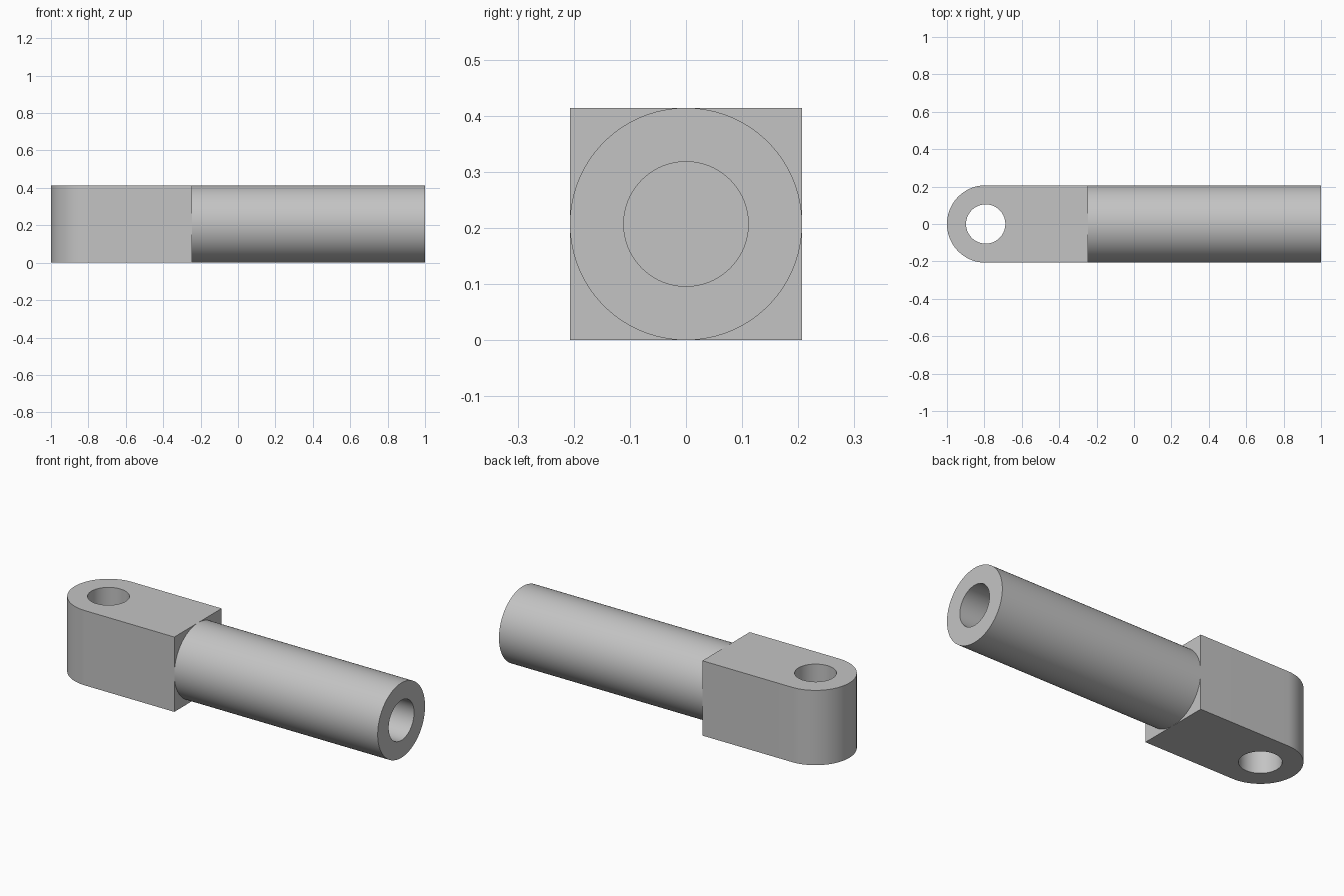
import bpy, bmesh, math
from mathutils import Matrix, Vector

if "Cube" in bpy.data.objects:
    bpy.data.objects.remove(bpy.data.objects["Cube"], do_unlink=True)

R = 0.207          # outer radius and half width
EYE_X = -1 + R     # centre of the cross hole
EYE_R = 0.105
FACE_X = -0.245    # where the rod meets the block
BORE_R = 0.111
STEPS = 96

steel = bpy.data.materials.new("plain_grey")
steel.use_nodes = True
steel.diffuse_color = (0.55, 0.55, 0.55, 1)
steel.node_tree.nodes["Principled BSDF"].inputs["Base Color"].default_value = steel.diffuse_color


def finish(bm, name):
    bmesh.ops.recalc_face_normals(bm, faces=bm.faces)
    mesh = bpy.data.meshes.new(name)
    bm.to_mesh(mesh)
    bm.free()
    mesh.materials.append(steel)
    obj = bpy.data.objects.new(name, mesh)
    bpy.context.collection.objects.link(obj)
    bpy.ops.object.select_all(action="DESELECT")
    obj.select_set(True)
    bpy.context.view_layer.objects.active = obj
    bpy.ops.object.shade_smooth_by_angle(angle=math.radians(30))
    return obj


def arc(radius, start, end, count):
    angles = [start + (end - start) * i / count for i in range(count + 1)]
    return [(EYE_X + radius * math.cos(a), radius * math.sin(a), 0) for a in angles]


def add_loop(bm, points):
    verts = [bm.verts.new(p) for p in points]
    return [bm.edges.new((verts[i - 1], verts[i])) for i in range(len(verts))]


# Eye block: rounded outline with a cross hole, extruded upwards
bm = bmesh.new()
outline = arc(R, math.pi / 2, 3 * math.pi / 2, STEPS // 2) + [(FACE_X, -R, 0), (FACE_X, R, 0)]
edges = add_loop(bm, outline) + add_loop(bm, arc(EYE_R, 0, 2 * math.pi, STEPS)[:-1])
bmesh.ops.triangle_fill(bm, edges=edges, use_beauty=True, use_dissolve=False)
top = bmesh.ops.extrude_face_region(bm, geom=list(bm.faces), use_keep_orig=True)["geom"]
bmesh.ops.translate(bm, vec=(0, 0, 2 * R),
                    verts=[g for g in top if isinstance(g, bmesh.types.BMVert)])
finish(bm, "eye_block")

# Rod: tube section spun about the x axis, its bore ending at the block face
bm = bmesh.new()
section = [(FACE_X, R), (1, R), (1, BORE_R), (FACE_X, BORE_R)]
verts = [bm.verts.new((x, 0, r)) for x, r in section]
edges = [bm.edges.new(pair) for pair in zip(verts, verts[1:])]
bmesh.ops.spin(bm, geom=verts + edges, cent=(0, 0, 0), axis=(1, 0, 0),
               angle=2 * math.pi, steps=STEPS, use_merge=True)
bmesh.ops.remove_doubles(bm, verts=bm.verts, dist=0.0001)
bmesh.ops.transform(bm, matrix=Matrix.Translation(Vector((0, 0, R))), verts=bm.verts)
finish(bm, "hollow_rod")
